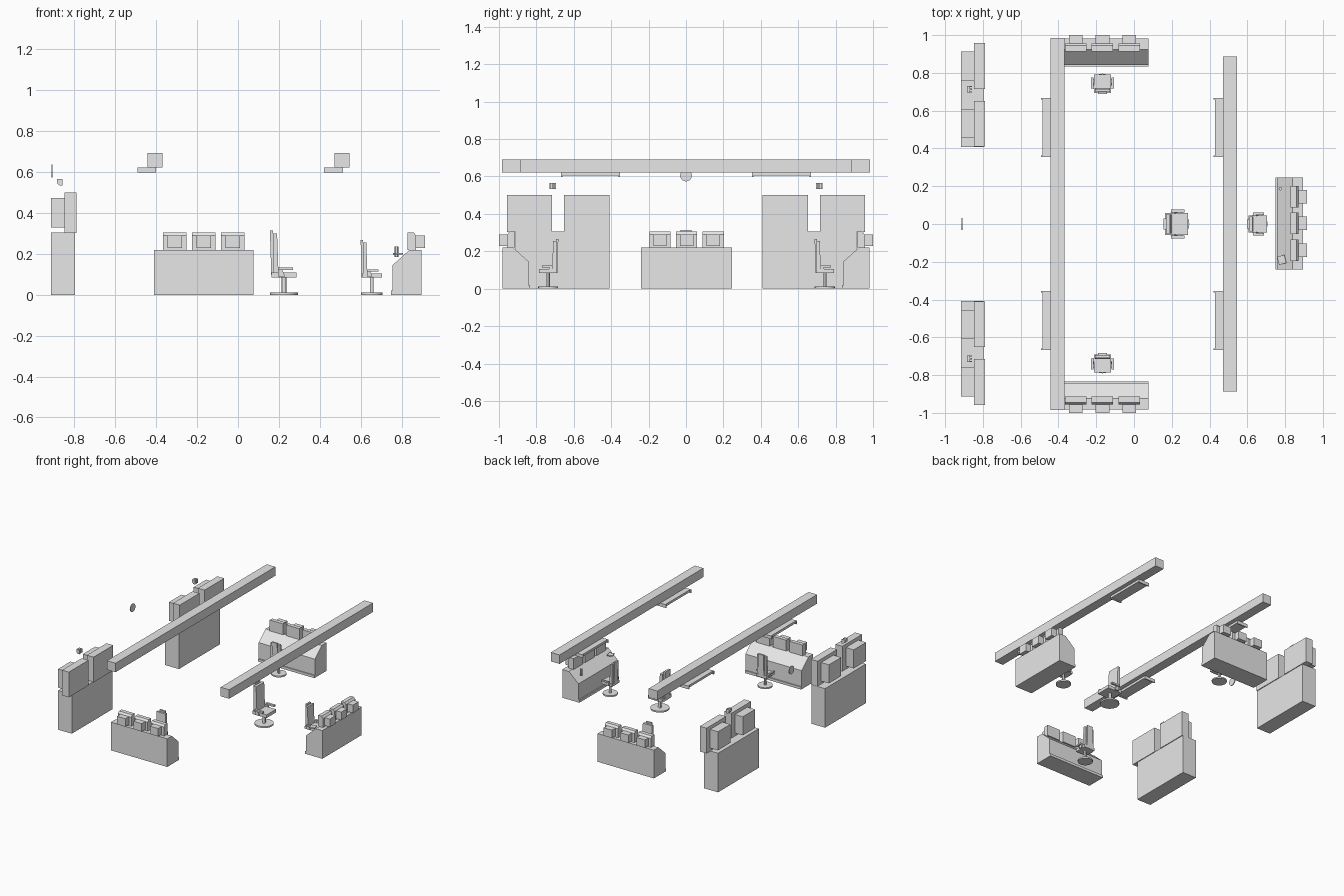
import bpy, bmesh
from math import pi
from mathutils import Matrix, Vector

cube = bpy.data.objects.get("Cube")
if cube:
    bpy.data.objects.remove(cube, do_unlink=True)

grey = bpy.data.materials.new("light_grey")
grey.use_nodes = True
grey.diffuse_color = (0.8, 0.8, 0.8, 1)
grey.node_tree.nodes["Principled BSDF"].inputs["Base Color"].default_value = (0.8, 0.8, 0.8, 1)
HERE = Matrix.Identity(4)


def finish(name, bm, frame, smooth=False):
    bm.transform(frame)
    bmesh.ops.recalc_face_normals(bm, faces=bm.faces[:])
    mesh = bpy.data.meshes.new(name)
    bm.to_mesh(mesh)
    bm.free()
    mesh.materials.append(grey)
    obj = bpy.data.objects.new(name, mesh)
    bpy.context.collection.objects.link(obj)
    if smooth:
        bpy.ops.object.select_all(action='DESELECT')
        obj.select_set(True)
        bpy.context.view_layer.objects.active = obj
        bpy.ops.object.shade_smooth_by_angle()
    return obj


def box(name, x, y, z, frame=HERE):
    """Box from (low, high) pairs."""
    bm = bmesh.new()
    bmesh.ops.create_cube(bm, size=1)
    for v in bm.verts:
        v.co = Vector([(r[0] + r[1]) / 2 + c * (r[1] - r[0]) for r, c in zip((x, y, z), v.co)])
    return finish(name, bm, frame)


def prism(name, profile, y, frame=HERE):
    """Side profile in x and z, extruded along y."""
    bm = bmesh.new()
    face = bm.faces.new([bm.verts.new((px, y[0], pz)) for px, pz in profile])
    out = bmesh.ops.extrude_face_region(bm, geom=[face])
    moved = [g for g in out["geom"] if isinstance(g, bmesh.types.BMVert)]
    bmesh.ops.translate(bm, verts=moved, vec=(0, y[1] - y[0], 0))
    return finish(name, bm, frame)


def cylinder(name, r, z, frame=HERE, sides=20):
    bm = bmesh.new()
    bmesh.ops.create_cone(bm, cap_ends=True, segments=sides, radius1=r, radius2=r, depth=z[1] - z[0])
    bmesh.ops.translate(bm, verts=bm.verts[:], vec=(0, 0, (z[0] + z[1]) / 2))
    return finish(name, bm, frame, True)


def place(x, y, turn):
    return Matrix.Translation((x, y, 0)) @ Matrix.Rotation(turn, 4, 'Z')


# Control desk with three monitors; the user sits on its local -x side
def desk(name, x, y, turn):
    f = place(x, y, turn)
    prism(name + "_body", [(-.067, 0), (-.067, .145), (.016, .22), (.073, .22), (.073, 0)], (-.243, .243), f)
    box(name + "_skirting", (-.075, -.06), (-.243, .243), (0, .02), f)
    for i in (-1, 0, 1):
        c = i * .142
        prism(f"{name}_screen_{i + 2}", [(.006, .22), (.006, .305), (.036, .305), (.048, .29), (.048, .22)],
              (c - .057, c + .057), f)
        box(f"{name}_screen_back_{i + 2}", (.045, .092), (c - .036, c + .036), (.228, .29), f)


# Swivel chair facing local +x
def chair(name, x, y, turn, s):
    f = place(x, y, turn) @ Matrix.Diagonal((s, s, 1, 1))
    up = f @ Matrix.Translation((0, 0, .085)) @ Matrix.Diagonal((1, 1, s, 1))
    cylinder(name + "_foot", .068, (0, .011), f)
    cylinder(name + "_stem", .012, (.01, .087), f, 12)
    box(name + "_seat", (-.06, .062), (-.058, .058), (0, .025), up)
    prism(name + "_back", [(-.055, .02), (-.055, .215), (-.034, .215), (-.027, .02)], (-.05, .05), up)
    prism(name + "_back_support", [(-.062, 0), (-.069, .23), (-.053, .23), (-.048, 0)], (-.03, .03), up)
    for side, label in ((1, "left"), (-1, "right")):
        ys = sorted((side * .06, side * .078))
        box(f"{name}_{label}_armrest", (-.03, .043), ys, (.036, .049), up)
        prism(f"{name}_{label}_arm_support", [(-.03, .005), (-.03, .04), (-.01, .04), (.005, .005)],
              sorted((side * .055, side * .068)), up)


desk("side_desk", .823, .003, 0)
desk("front_desk", -.167, -.908, -pi / 2)
desk("rear_desk", -.167, .908, pi / 2)
chair("central_chair", .225, 0, 0, 1)
chair("side_chair", .654, 0, 0, .79)
chair("front_chair", -.167, -.737, -pi / 2, .79)
chair("rear_chair", -.167, .742, pi / 2, .79)

# Small things on the side desk
box("notepad", (-.02, .02), (-.022, .022), (.196, .204), place(.782, -.19, .25))
cylinder("cup", .009, (.185, .235), place(.775, .187, 0), 12)

# Ceiling beams with hanging light fittings
for name, x, length in (("left_beam", -.405, .985), ("right_beam", .508, .887)):
    box(name, (x - .037, x + .037), (-length, length), (.622, .692))
    for side in (-1, 1):
        tag = f"{name}_light_{'rear' if side > 0 else 'front'}"
        box(tag, (x - .08, x + .005), sorted((side * .355, side * .667)), (.604, .622))
        for end in (.358, .664):
            box(tag + "_end", (x - .087, x + .005), (side * end - .004, side * end + .004), (.597, .622))

# Tall cabinets, each with two large monitors and a wall speaker
for side, tag in ((1, "rear"), (-1, "front")):
    def span(a, b):
        return sorted((side * a, side * b))
    box(tag + "_cabinet", (-.915, -.796), span(.408, .912), (0, .305))
    for i, c in enumerate((.531, .837)):
        box(f"{tag}_cabinet_screen_{i + 1}", (-.848, -.79), span(c - .121, c + .121), (.303, .5))
        box(f"{tag}_cabinet_screen_back_{i + 1}", (-.915, -.846), span(c - .076, c + .076), (.328, .473))
    prism(tag + "_speaker", [(-.884, .545), (-.884, .566), (-.872, .566), (-.872, .534)], span(.695, .731))
    for i in range(3):
        y = .695 + i * .0145
        box(f"{tag}_speaker_rib_{i + 1}", (-.873, -.857), span(y, y + .007), (.534, .566))

# Wall clock
cylinder("wall_clock", .031, (-.003, .003),
         Matrix.Translation((-.91, 0, .605)) @ Matrix.Rotation(pi / 2, 4, 'Y'), 24)
